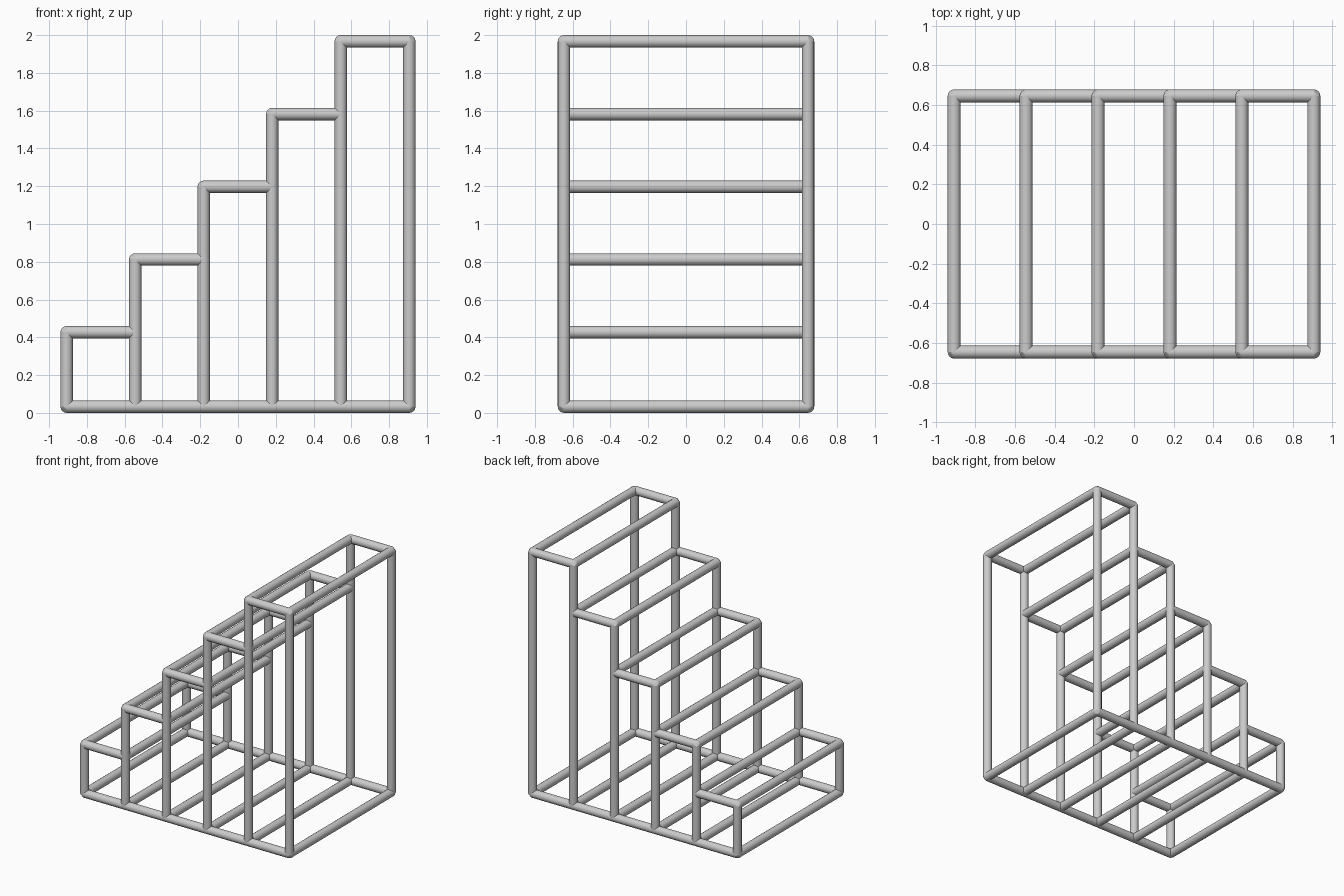
import bpy, bmesh, math
from mathutils import Vector

if "Cube" in bpy.data.objects:
    bpy.data.objects.remove(bpy.data.objects["Cube"])

R = 0.033          # tube radius
SIDES = 16
Y = 0.646          # half depth to tube centre
BASE = R
XS = [-0.907 + i * 0.3628 for i in range(6)]
ZS = [0.427 + i * 0.385 for i in range(5)]


def ring(axis):
    """Circle of points around the origin, perpendicular to axis."""
    rot = Vector((0, 0, 1)).rotation_difference(Vector(axis))
    return [rot @ Vector((R * math.cos(a), R * math.sin(a), 0))
            for a in (2 * math.pi * k / SIDES for k in range(SIDES))]


def finish(name, bm):
    mesh = bpy.data.meshes.new(name)
    bmesh.ops.recalc_face_normals(bm, faces=bm.faces)
    bm.to_mesh(mesh)
    bm.free()
    ob = bpy.data.objects.new(name, mesh)
    bpy.context.collection.objects.link(ob)
    bpy.ops.object.select_all(action='DESELECT')
    ob.select_set(True)
    bpy.context.view_layer.objects.active = ob
    bpy.ops.object.shade_smooth_by_angle(angle=math.radians(35))


def tubes(name, segments):
    """Straight capped tubes between pairs of points."""
    bm = bmesh.new()
    for a, b in segments:
        a, b = Vector(a), Vector(b)
        pts = ring((b - a).normalized())
        lo = [bm.verts.new(a + p) for p in pts]
        hi = [bm.verts.new(b + p) for p in pts]
        for i in range(SIDES):
            j = (i + 1) % SIDES
            bm.faces.new((lo[i], lo[j], hi[j], hi[i]))
        bm.faces.new(lo[::-1])
        bm.faces.new(hi)
    finish(name, bm)


def joints(name, points):
    """Chamfered corner pieces: hull of three crossing tube ends."""
    bm = bmesh.new()
    for c in points:
        pts = {tuple(round(v, 5) for v in p)
               for ax in ((1, 0, 0), (0, 1, 0), (0, 0, 1)) for p in ring(ax)}
        verts = [bm.verts.new(Vector(c) + Vector(p)) for p in sorted(pts)]
        bmesh.ops.convex_hull(bm, input=verts)
    finish(name, bm)


tops = ZS + [ZS[-1]]
for side, y in (("front", -Y), ("back", Y)):
    # Upright posts
    tubes(side + "_posts", [((x, y, BASE), (x, y, z)) for x, z in zip(XS, tops)])
    # Long floor rail
    tubes(side + "_base_rail", [((XS[0], y, BASE), (XS[-1], y, BASE))])
    # Tread side rails
    tubes(side + "_tread_rails",
          [((XS[i], y, z), (XS[i + 1], y, z)) for i, z in enumerate(ZS)])
    # Outer corners
    joints(side + "_corner_joints",
           [(x, y, z) for x, z in zip(XS, tops)]
           + [(XS[0], y, BASE), (XS[-1], y, BASE)])

# Cross bars on the floor
tubes("base_cross_bars", [((x, -Y, BASE), (x, Y, BASE)) for x in XS])
# Cross bars at both edges of every tread
tubes("tread_cross_bars", [((XS[i + k], -Y, z), (XS[i + k], Y, z))
                           for i, z in enumerate(ZS) for k in (0, 1)])
